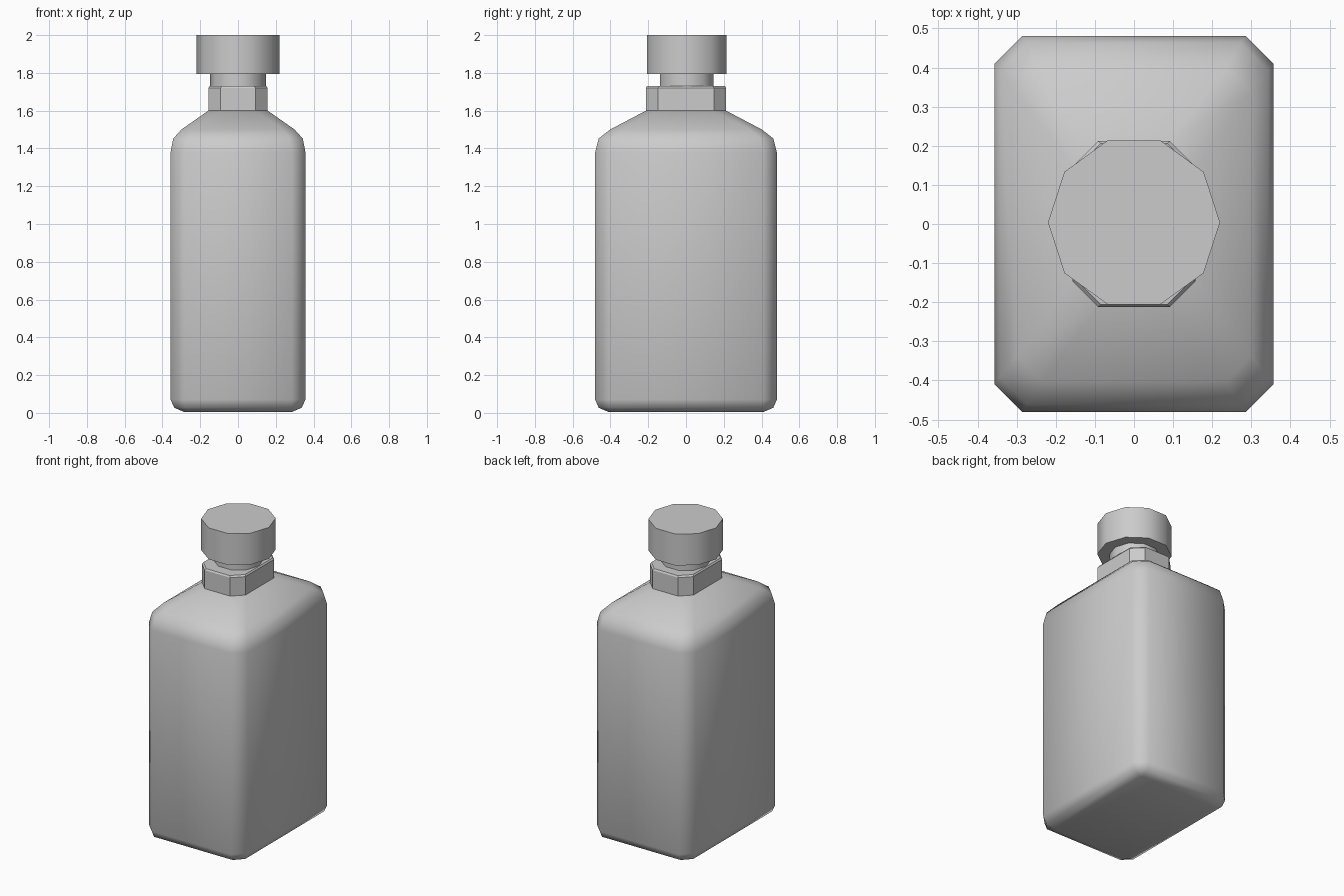
import bpy, bmesh, math

if "Cube" in bpy.data.objects:
    bpy.data.objects.remove(bpy.data.objects["Cube"])


def finish(name, bm, angle):
    bmesh.ops.recalc_face_normals(bm, faces=bm.faces)
    mesh = bpy.data.meshes.new(name)
    bm.to_mesh(mesh)
    bm.free()
    ob = bpy.data.objects.new(name, mesh)
    bpy.context.collection.objects.link(ob)
    bpy.ops.object.select_all(action='DESELECT')
    ob.select_set(True)
    bpy.context.view_layer.objects.active = ob
    bpy.ops.object.shade_smooth_by_angle(angle=math.radians(angle))
    return ob


def chamfered_rect(hx, hy, c):
    quarter = [(hx, hy - c), (hx - c, hy)]
    pts = []
    for sx, sy in ((1, 1), (-1, 1), (-1, -1), (1, -1)):
        q = quarter if sx * sy > 0 else quarter[::-1]
        pts += [(sx * x, sy * y) for x, y in q]
    return pts


def polygon(r, n=10):
    return [(r * math.cos(2 * math.pi * i / n), r * math.sin(2 * math.pi * i / n))
            for i in range(n)]


def loft(name, sections, angle):
    """Skin a stack of (outline, z) sections and cap both ends."""
    bm = bmesh.new()
    rings = [[bm.verts.new((x, y, z)) for x, y in pts] for pts, z in sections]
    for a, b in zip(rings, rings[1:]):
        for i in range(len(a)):
            j = (i + 1) % len(a)
            bm.faces.new((a[i], a[j], b[j], b[i]))
    bm.faces.new(rings[0])
    bm.faces.new(rings[-1])
    return finish(name, bm, angle)


# Bottle body: half width, half depth, corner chamfer, height
body = [(0.285, 0.410, 0.015, 0.005), (0.337, 0.462, 0.055, 0.027),
        (0.357, 0.481, 0.072, 0.07), (0.357, 0.481, 0.072, 1.38),
        (0.343, 0.463, 0.07, 1.452), (0.300, 0.402, 0.065, 1.50),
        (0.157, 0.212, 0.065, 1.60)]
loft("bottle_body", [(chamfered_rect(*s[:3]), s[3]) for s in body], 60)

# Collar on the shoulder
collar = [(0.157, 0.212, 0.065, 1.60), (0.157, 0.212, 0.065, 1.72),
          (0.150, 0.206, 0.065, 1.73)]
loft("collar", [(chamfered_rect(*s[:3]), s[3]) for s in collar], 30)

# Neck and cap, both ten-sided
for name, r, z0, z1 in (("neck", 0.148, 1.725, 1.80), ("cap", 0.22, 1.795, 2.0)):
    ob = loft(name, [(polygon(r), z0), (polygon(r), z1)], 40)
    ob.location.y = 0.004
